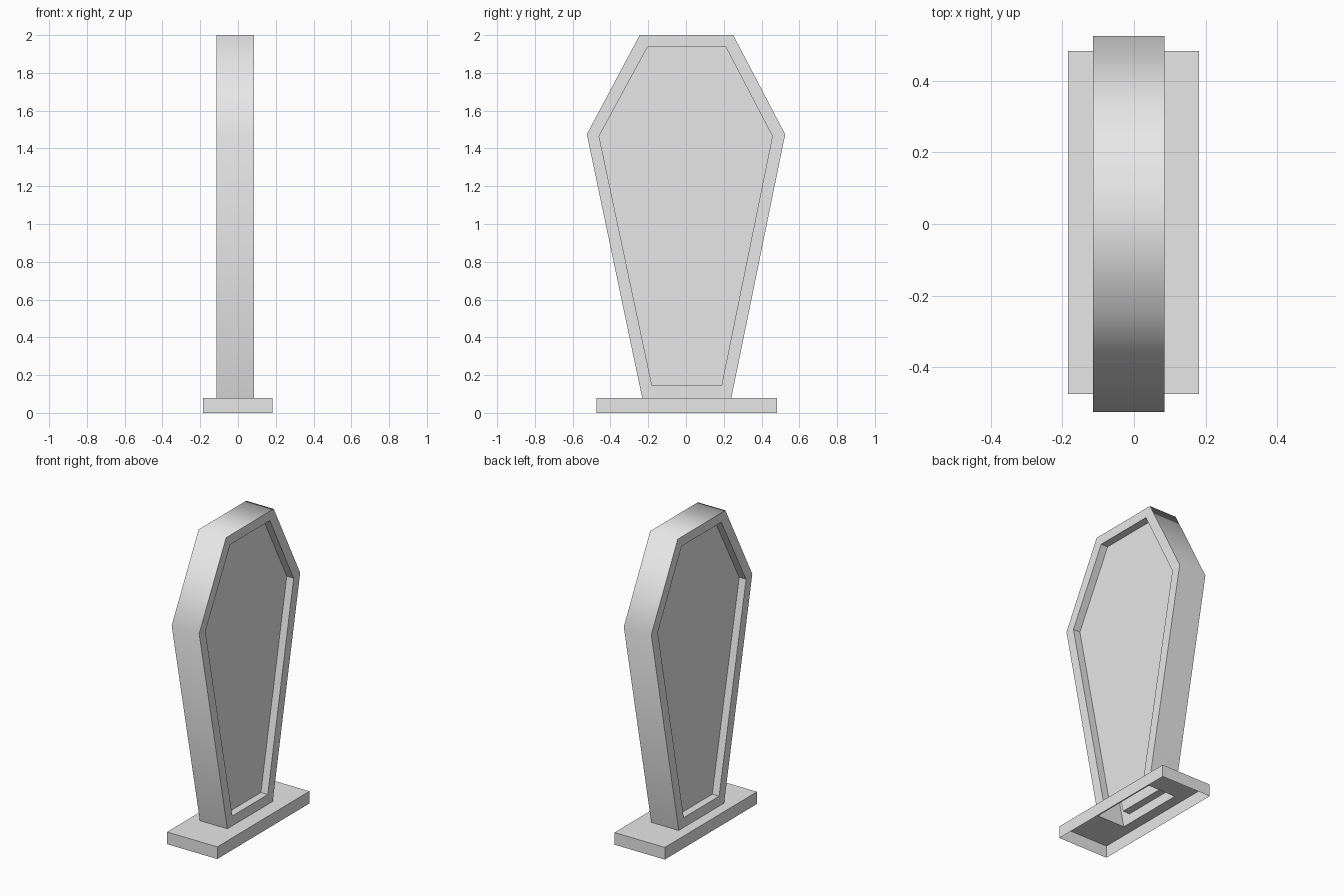
import bpy
import bmesh

default_cube = bpy.data.objects.get("Cube")
if default_cube:
    bpy.data.objects.remove(default_cube, do_unlink=True)

grey = bpy.data.materials.new("plain grey")
grey.use_nodes = True
colour = (0.8, 0.8, 0.8, 1)
grey.diffuse_color = colour
grey.node_tree.nodes["Principled BSDF"].inputs["Base Color"].default_value = colour

BASE_TOP = 0.08
X_MIN, X_MAX = -0.115, 0.085      # thickness of the casket
RECESS = 0.05                     # depth of the sunken panels

# Six-sided outlines as (y, z), running from foot to foot
OUTER = [(-0.232, BASE_TOP), (-0.525, 1.475), (-0.245, 2.0),
         (0.25, 2.0), (0.525, 1.475), (0.24, BASE_TOP)]
INNER = [(-0.18, 0.145), (-0.46, 1.465), (-0.203, 1.938),
         (0.21, 1.938), (0.457, 1.465), (0.188, 0.145)]


def finish(bm, name):
    bmesh.ops.recalc_face_normals(bm, faces=bm.faces[:])
    mesh = bpy.data.meshes.new(name)
    bm.to_mesh(mesh)
    bm.free()
    mesh.materials.append(grey)
    obj = bpy.data.objects.new(name, mesh)
    bpy.context.collection.objects.link(obj)
    return obj


def bridge(bm, a, b, closed=True):
    """Join two matching loops with quads."""
    n = len(a)
    return [bm.faces.new((a[i], a[(i + 1) % n], b[(i + 1) % n], b[i]))
            for i in range(n if closed else n - 1)]


# Casket: hollow shell, open at the foot, with a sunken panel on each side
bm = bmesh.new()


def outline(points, x):
    return [bm.verts.new((x, y, z)) for y, z in points]


edges = []
for x, inward in ((X_MIN, 1), (X_MAX, -1)):
    rim = outline(OUTER, x)
    lip = outline(INNER, x)
    panel = outline(INNER, x + inward * RECESS)
    bridge(bm, rim, lip)
    bridge(bm, lip, panel)
    bm.faces.new(panel)
    edges.append(rim)

# Softly shaded band round the outside
for face in bridge(bm, edges[0], edges[1], closed=False):
    face.smooth = True
finish(bm, "casket")

# Base: open underneath, its top cut out where the casket stands
bm = bmesh.new()


def rectangle(x0, x1, y0, y1, z):
    return [bm.verts.new((x, y, z))
            for x, y in ((x0, y0), (x1, y0), (x1, y1), (x0, y1))]


base_size = (-0.184, 0.182, -0.475, 0.483)
bottom = rectangle(*base_size, 0)
top = rectangle(*base_size, BASE_TOP)
hole = rectangle(X_MIN, X_MAX, OUTER[0][0], OUTER[-1][0], BASE_TOP)
bridge(bm, bottom, top)
bridge(bm, top, hole)
finish(bm, "base")
